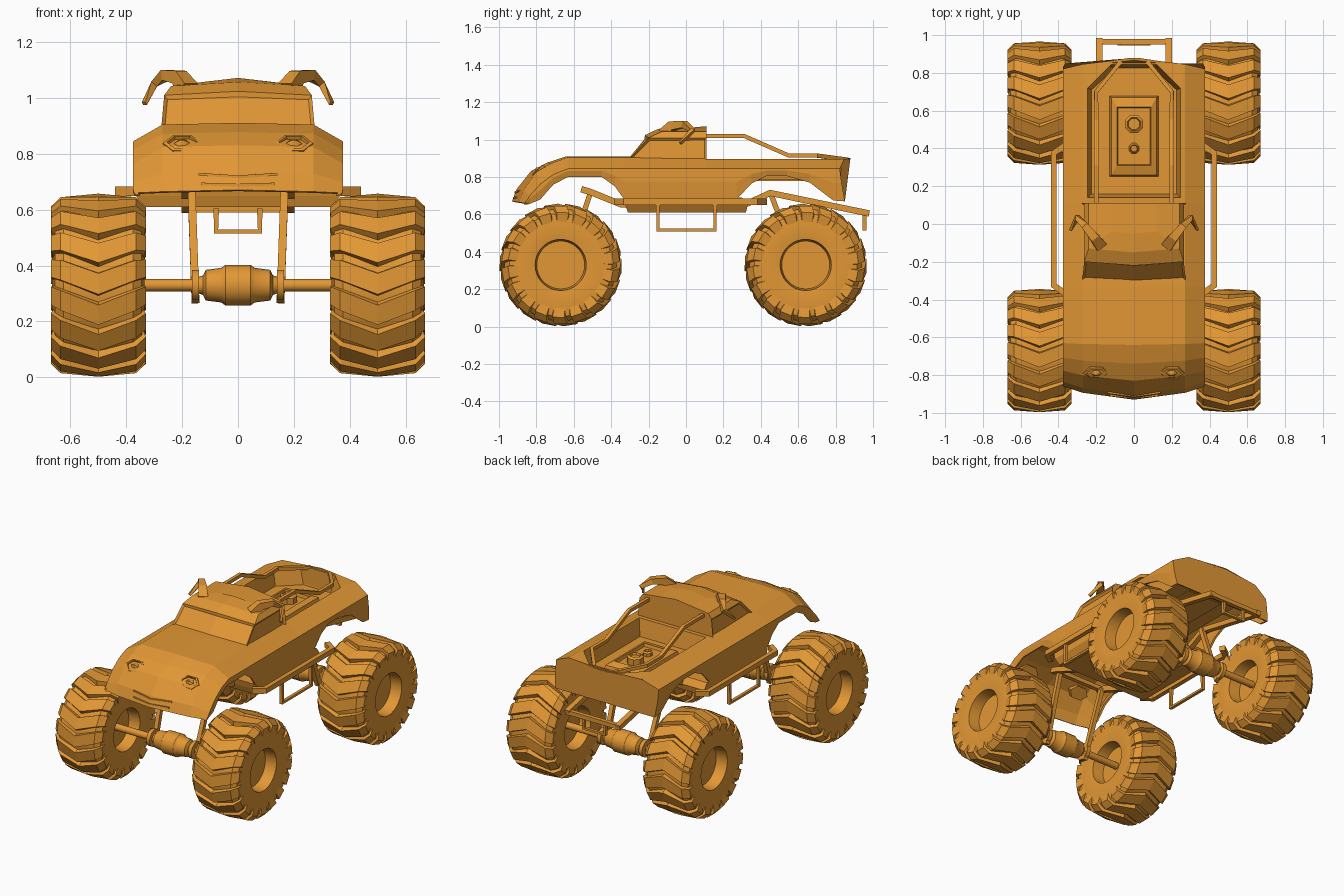
import bpy, bmesh
from math import sin, cos, pi, radians
from mathutils import Vector, Matrix

cube = bpy.data.objects.get("Cube")
if cube:
    bpy.data.objects.remove(cube, do_unlink=True)

ORANGE = (0.76, 0.31, 0.035, 1)
paint = bpy.data.materials.new("orange_paint")
paint.use_nodes = True
paint.diffuse_color = ORANGE
paint.node_tree.nodes["Principled BSDF"].inputs["Base Color"].default_value = ORANGE


def finish(name, bm, smooth=None, thickness=0):
    bmesh.ops.recalc_face_normals(bm, faces=bm.faces)
    mesh = bpy.data.meshes.new(name)
    bm.to_mesh(mesh)
    bm.free()
    mesh.materials.append(paint)
    ob = bpy.data.objects.new(name, mesh)
    bpy.context.collection.objects.link(ob)
    if thickness:
        mod = ob.modifiers.new("thickness", "SOLIDIFY")
        mod.thickness = thickness
        mod.offset = -1
    if smooth:
        bpy.ops.object.select_all(action="DESELECT")
        ob.select_set(True)
        bpy.context.view_layer.objects.active = ob
        bpy.ops.object.shade_smooth_by_angle(angle=radians(smooth))
    return ob


def loft(bm, rings, closed=True, start=True, end=True):
    """Skin a list of point rings, with optional end caps."""
    rows = [[bm.verts.new(p) for p in ring] for ring in rings]
    n = len(rows[0])
    for a, b in zip(rows, rows[1:]):
        for i in range(n if closed else n - 1):
            j = (i + 1) % n
            bm.faces.new((a[i], a[j], b[j], b[i]))
    if start:
        bm.faces.new(rows[0])
    if end:
        bm.faces.new(rows[-1])


def lathe_x(bm, profile, centre, n):
    """Revolve (x, radius) pairs around an axis parallel to x."""
    cx, cy, cz = centre
    loft(bm, [[(cx + x, cy + r * cos(2 * pi * i / n), cz + r * sin(2 * pi * i / n))
               for i in range(n)] for x, r in profile])


def bar(name, points, r, mirror=True, taper=0.0):
    """Square bar along a path; mirrored bars share one object."""
    bm = bmesh.new()
    for side in ((1, -1) if mirror else (1,)):
        pts = [Vector((p[0] * side, p[1], p[2])) for p in points]
        spans = [max(p[k] for p in pts) - min(p[k] for p in pts) for k in range(3)]
        flat = Vector([float(k == spans.index(min(spans))) for k in range(3)])
        rings = []
        for i, p in enumerate(pts):
            before = (p - pts[i - 1]).normalized() if i else Vector()
            after = (pts[i + 1] - p).normalized() if i + 1 < len(pts) else Vector()
            t = (before + after).normalized()
            u = t.cross(flat).normalized()
            v = t.cross(u)
            s = r * (1 - taper * i / (len(pts) - 1))
            rings.append([p + u * s * a + v * s * b
                          for a, b in ((1, 1), (-1, 1), (-1, -1), (1, -1))])
        loft(bm, rings)
    return finish(name, bm)


# Body shell: y, top z, shoulder z, lower edge z
stations = [(-.93, .665, .66, .652), (-.905, .73, .70, .655), (-.83, .825, .765, .68),
            (-.74, .872, .815, .76), (-.64, .905, .845, .80), (-.45, .905, .845, .80),
            (-.38, .905, .845, .75), (-.33, .905, .845, .68), (.11, .895, .845, .68),
            (.27, .895, .845, .68), (.35, .895, .845, .765), (.43, .895, .845, .805),
            (.54, .895, .845, .805), (.68, .895, .845, .77), (.84, .895, .845, .675),
            (.88, .895, .845, .67)]
bm = bmesh.new()
rings = []
for y, top, shoulder, low in stations:
    mid = min(low + .1, (low + shoulder) / 2 + .01)
    half = [(.365, low), (.375, mid), (.375, shoulder), (.27, top)]
    ring = half + [(0, top + .006)] + [(-x, z) for x, z in reversed(half)]
    round_off = .07 * min(1, max(0, (abs(y) - .6) / .3)) * (-1 if y > 0 else 1)
    lean = .14 if y == .88 else 0
    rings.append([(x, y + round_off * (x / .375) ** 2 + lean * (.895 - z), z) for x, z in ring])
loft(bm, rings, closed=False, start=False)
opening = [f for f in bm.faces
           if all(abs(v.co.x) < .272 and v.co.z > .88 and v.co.y > .1 for v in f.verts)]
bmesh.ops.delete(bm, geom=opening, context="FACES")
finish("body_shell", bm, thickness=.012)

# Cabin with inset windscreen and side windows
bm = bmesh.new()
rings = []
for hx, front, z, bow in ((.275, -.31, .89, .02), (.264, -.20, 1.01, .02),
                          (.24, -.13, 1.043, .02), (.12, -.04, 1.058, .01)):
    crown = .014 if z > .9 else 0
    rings.append([(hx, .11, z), (hx, front, z), (0, front - bow, z + crown),
                  (-hx, front, z), (-hx, .11, z), (0, .11, z + crown)])
loft(bm, rings)
bmesh.ops.recalc_face_normals(bm, faces=bm.faces)
glass = [[f for f in bm.faces if test(f)] for test in (
    lambda f: f.normal.y < -.5 and f.calc_center_median().z < .99,
    lambda f: f.normal.x > .9, lambda f: f.normal.x < -.9)]
for faces in glass:
    bmesh.ops.inset_region(bm, faces=faces, thickness=.016, depth=-.012)
finish("cabin", bm)

# Load bed tub
bm = bmesh.new()
rings = []
for hx, y0, y1, hx2, y2, z in ((.27, .1, .842, .02, .88, .895), (.245, .14, .72, .12, .845, .897),
                               (.225, .16, .71, .10, .825, .785)):
    rings.append([(hx, y0, z), (hx, y1, z), (hx2, y2, z), (-hx2, y2, z), (-hx, y1, z), (-hx, y0, z)])
loft(bm, rings, start=False)
finish("bed_tub", bm)


def box_rings(levels):
    return [[(hx, y0, z), (hx, y1, z), (-hx, y1, z), (-hx, y0, z)] for hx, y0, y1, z in levels]


# Raised deck and caps inside the bed
bm = bmesh.new()
loft(bm, box_rings([(.13, .25, .68, .78), (.12, .26, .67, .82), (.09, .31, .62, .835),
                    (.085, .315, .615, .815)]))
for y, r, top in ((.53, .052, .865), (.40, .03, .845)):
    loft(bm, [[(q * cos(i * pi / 4 + pi / 8), y + q * sin(i * pi / 4 + pi / 8), z) for i in range(8)]
              for q, z in ((r, .81), (r, top - .01), (r * .7, top), (r * .6, top - .015))])
finish("bed_engine", bm)

# Belly tray under the cabin
bm = bmesh.new()
loft(bm, box_rings([(.365, -.335, .30, .69), (.365, -.325, .33, .65), (.34, -.31, .32, .61)]))
finish("belly_tray", bm)

# Headlights: sunken hexagons with a pointed lamp
bm = bmesh.new()
for side in (1, -1):
    place = Matrix.Translation((side * .2, -.787, .833)) @ Matrix.Rotation(radians(42), 4, "X")
    for shape in (((1, -.03), (1, .008), (.8, .012), (.7, -.004)), ((.5, -.01), (.4, .008), (.08, .022))):
        loft(bm, [[place @ Vector((.068 * s * cos(i * pi / 3), .046 * s * sin(i * pi / 3), h))
                   for i in range(6)] for s, h in shape])
finish("headlights", bm)

# Mouth creases on the nose
bar("upper_lip", [(-.14, -.892, .727), (0, -.911, .718), (.14, -.892, .727)], .005, mirror=False)
bar("lower_lip", [(-.13, -.906, .692), (0, -.921, .688), (.13, -.906, .692)], .005, mirror=False)

# Roof horns
bar("roof_horns", [(.18, -.11, 1.03), (.21, -.07, 1.075), (.26, -.01, 1.082),
                   (.30, .035, 1.05), (.335, -.03, .98)], .03, taper=.75)

# Bed bars, chassis rails, side rails, steps and rear frame
bar("bed_bars", [(.2, .1, 1.02), (.2, .31, 1.02), (.2, .55, .915), (.2, .7, .915), (.07, .86, .893)], .011)
bar("chassis_rails", [(.185, -.56, .735), (.185, -.51, .72), (.185, -.35, .655), (.185, .32, .655),
                      (.185, .45, .715), (.185, .98, .605)], .017)
bar("side_rails", [(.36, -.37, .667), (.425, -.325, .667), (.425, .375, .667), (.36, .42, .667)], .017)
bar("side_steps", [(.425, -.15, .66), (.425, -.15, .517), (.425, .155, .517), (.425, .155, .66)], .01)
bar("rear_crossbar", [(-.19, .965, .605), (.19, .965, .605)], .014, mirror=False)
bar("front_crossbar", [(-.19, -.53, .725), (.19, -.53, .725)], .014, mirror=False)
bar("rear_hoop", [(-.078, .955, .605), (-.078, .955, .522), (.078, .955, .522), (.078, .955, .605)],
    .01, mirror=False)

# Wheels and axles
LUGS = 18
half_tyre = [(.08, .02), (.08, .128), (.155, .137), (.165, .21), (.155, .275), (.125, .3)]
tyre_profile = half_tyre + [(-x, r) for x, r in reversed(half_tyre)]
half_tread = [(.158, .212), (.17, .282), (.135, .317)]
tread_profile = half_tread + [(0, .328)] + [(-x, r) for x, r in reversed(half_tread)]
half_axle = [(.42, .022), (.165, .022), (.165, .055), (.14, .055), (.14, .03),
             (.125, .035), (.115, .055), (.06, .062), (.045, .073)]
axle_profile = half_axle + [(-x, r) for x, r in reversed(half_axle)]

for end, cy in (("front", -.67), ("rear", .64)):
    for side, cx in (("left", .5), ("right", -.5)):
        bm = bmesh.new()
        lathe_x(bm, tyre_profile, (cx, cy, .33), 36)
        finish(f"{end}_{side}_tyre", bm, smooth=30)
        # Chevron lugs wrapping over the shoulders
        bm = bmesh.new()
        for k in range(LUGS):
            rings = []
            for x, r in tread_profile:
                a = 2 * pi * k / LUGS - .2 * abs(x) / .17
                corners = ((-.13, 1, 1), (.10, 1, 1), (.13, .9, .88), (-.15, .9, .88))
                rings.append([(cx + x * sx, cy - r * sr * cos(a + d), .33 - r * sr * sin(a + d))
                              for d, sr, sx in corners])
            loft(bm, rings)
        finish(f"{end}_{side}_tread", bm)
    bm = bmesh.new()
    lathe_x(bm, axle_profile, (0, cy, .33), 20)
    finish(f"{end}_axle", bm, smooth=35)
    low_y, top_y = (-.66, -.51) if end == "front" else (.62, .45)
    bar(f"{end}_struts", [(.152, low_y, .27), (.168, top_y, .72)], .014)
